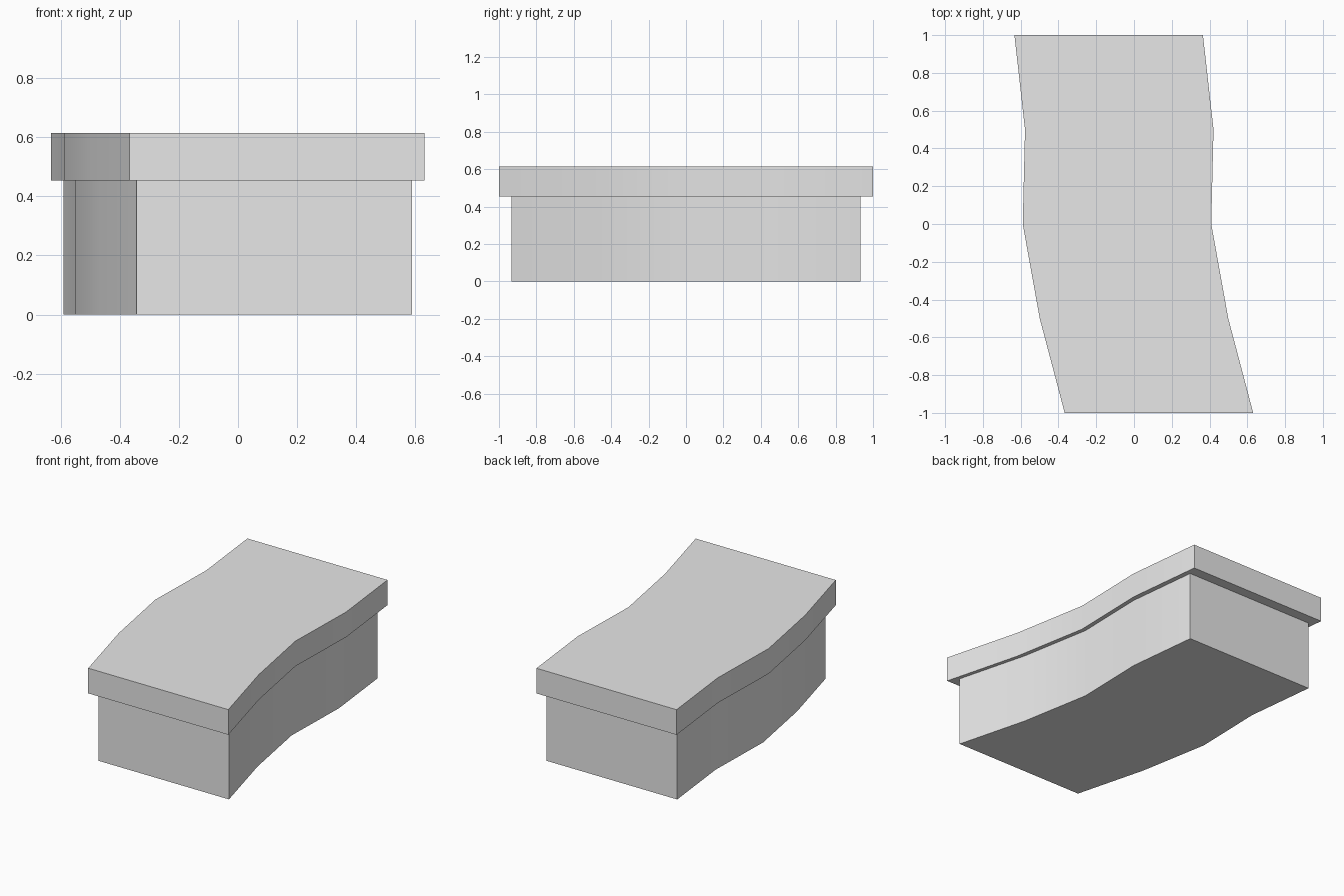
import bpy
import bmesh
import math

cube = bpy.data.objects.get("Cube")
if cube:
    bpy.data.objects.remove(cube, do_unlink=True)

# Single plain grey finish
grey = bpy.data.materials.new("light_grey")
grey.use_nodes = True
colour = (0.8, 0.8, 0.8, 1)
grey.diffuse_color = colour
grey.node_tree.nodes["Principled BSDF"].inputs["Base Color"].default_value = colour

# Winding centre line (x, y), front to back, shared by both parts
CENTRE_LINE = [(0.132, -1), (0, -0.5), (-0.09, 0), (-0.078, 0.5), (-0.134, 1)]
HALF_WIDTH = 0.499


def winding_slab(name, scale, bottom, top):
    """Extrude the winding outline, scaled about the origin, between two heights."""
    right = [(x + HALF_WIDTH, y) for x, y in CENTRE_LINE]
    left = [(x - HALF_WIDTH, y) for x, y in reversed(CENTRE_LINE)]
    bm = bmesh.new()
    floor = bm.faces.new([bm.verts.new((x * scale, y * scale, bottom))
                          for x, y in right + left])
    extruded = bmesh.ops.extrude_face_region(bm, geom=[floor], use_keep_orig=True)
    upper = [v for v in extruded["geom"] if isinstance(v, bmesh.types.BMVert)]
    bmesh.ops.translate(bm, verts=upper, vec=(0, 0, top - bottom))
    bmesh.ops.recalc_face_normals(bm, faces=bm.faces)
    mesh = bpy.data.meshes.new(name)
    bm.to_mesh(mesh)
    bm.free()
    mesh.materials.append(grey)
    obj = bpy.data.objects.new(name, mesh)
    bpy.context.collection.objects.link(obj)
    # Smooth the curving sides, keep the corners sharp
    bpy.ops.object.select_all(action='DESELECT')
    obj.select_set(True)
    bpy.context.view_layer.objects.active = obj
    bpy.ops.object.shade_smooth_by_angle(angle=math.radians(30))
    return obj


# Recessed body and overhanging top slab
winding_slab("base", 0.933, 0, 0.453)
winding_slab("top_slab", 1, 0.453, 0.615)
